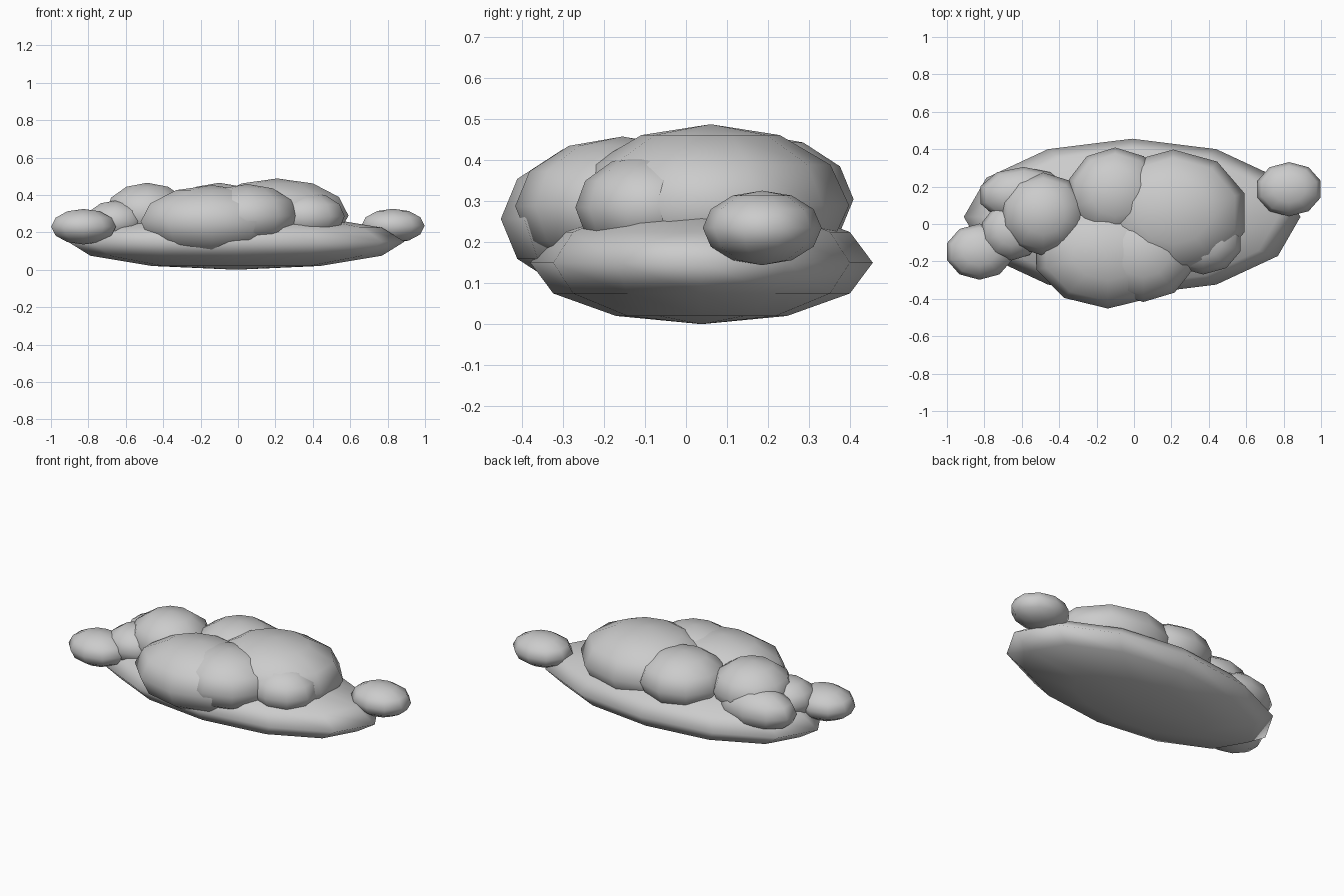
import bpy

if "Cube" in bpy.data.objects:
    bpy.data.objects.remove(bpy.data.objects["Cube"])


def puff(name, centre, radii, segments=10):
    """Flattened low-poly ball with smooth shading."""
    bpy.ops.mesh.primitive_uv_sphere_add(segments=segments, ring_count=6, radius=1, location=centre)
    ob = bpy.context.object
    ob.name = name
    ob.scale = radii
    bpy.ops.object.transform_apply(location=False, rotation=False, scale=True)
    bpy.ops.object.shade_smooth()
    return ob


# Wide flat underside of the cloud
puff("cloud_base", (-0.01, 0.038, 0.15), (0.90, 0.418, 0.15), 12)

# Overlapping puffs on top: name, centre, radii
PUFFS = [
    ("large_right_puff", (0.21, 0.06, 0.29), (0.40, 0.338, 0.198)),
    ("back_puff", (-0.10, 0.163, 0.305), (0.26, 0.246, 0.16)),
    ("large_front_puff", (-0.14, -0.152, 0.257), (0.40, 0.30, 0.195)),
    ("front_right_puff", (0.05, -0.155, 0.288), (0.284, 0.262, 0.17)),
    ("small_front_right_puff", (0.37, -0.09, 0.285), (0.21, 0.18, 0.13)),
    ("left_puff", (-0.485, 0.053, 0.305), (0.235, 0.222, 0.16)),
    ("back_left_puff", (-0.59, 0.155, 0.25), (0.243, 0.15, 0.12)),
    ("low_left_puff", (-0.655, -0.04, 0.26), (0.165, 0.155, 0.11)),
    # Outlying puffs at the two tips
    ("left_tip_puff", (-0.826, -0.148, 0.23), (0.182, 0.15, 0.095)),
    ("right_tip_puff", (0.829, 0.186, 0.235), (0.178, 0.145, 0.091)),
]
for name, centre, radii in PUFFS:
    puff(name, centre, radii)
